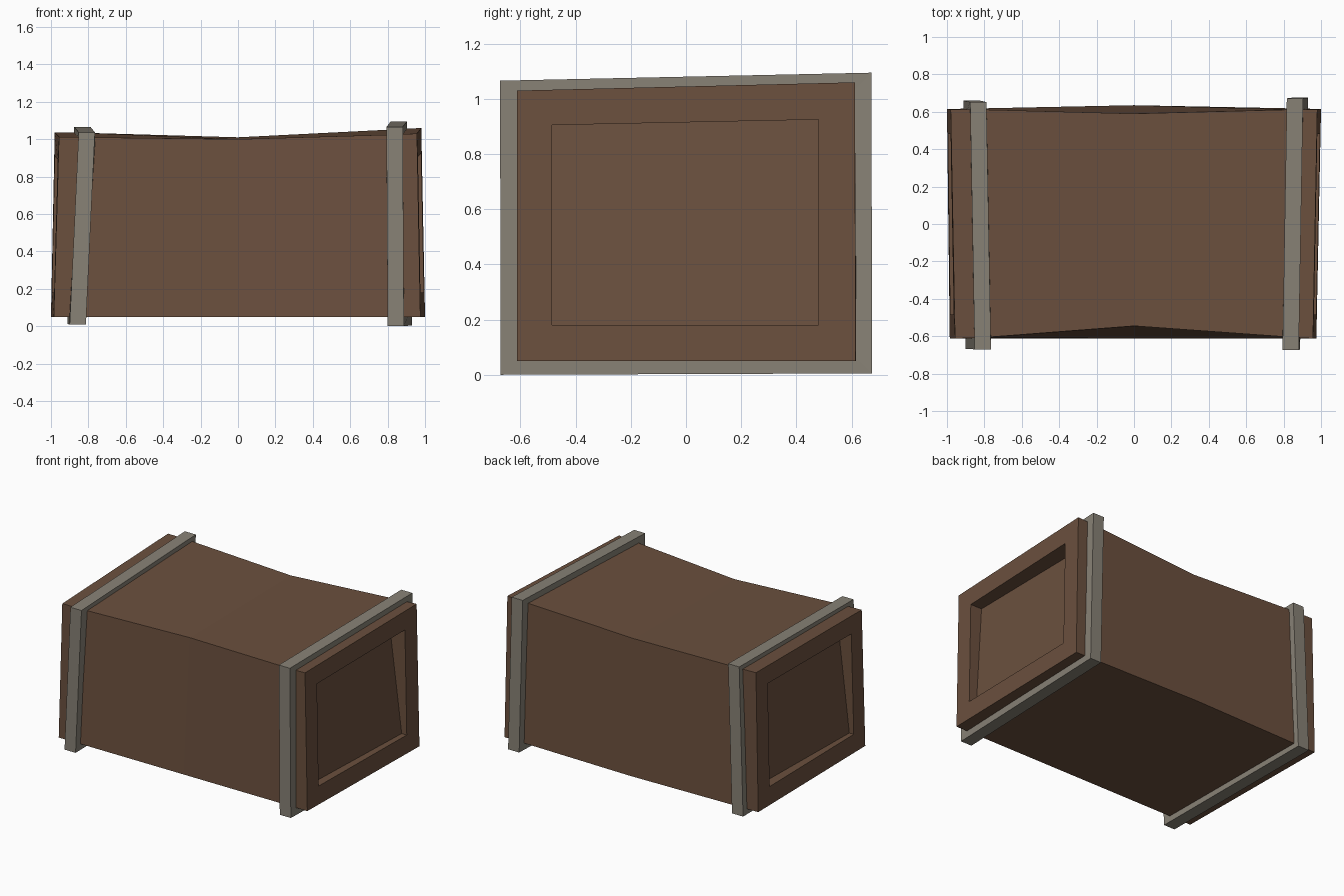
import bpy, bmesh
from mathutils import Vector

if "Cube" in bpy.data.objects:
    bpy.data.objects.remove(bpy.data.objects["Cube"])


def material(name, rgb):
    m = bpy.data.materials.new(name)
    m.diffuse_color = (*rgb, 1)
    m.use_nodes = True
    m.node_tree.nodes["Principled BSDF"].inputs["Base Color"].default_value = m.diffuse_color
    return m


WOOD = material("brown wood", (0.147, 0.080, 0.048))
METAL = material("grey metal", (0.246, 0.223, 0.181))


def make(name, bm, mat):
    bmesh.ops.recalc_face_normals(bm, faces=bm.faces)
    me = bpy.data.meshes.new(name)
    bm.to_mesh(me)
    bm.free()
    me.materials.append(mat)
    ob = bpy.data.objects.new(name, me)
    bpy.context.collection.objects.link(ob)


def bridge(bm, a, b):
    for i in range(4):
        j = (i + 1) % 4
        bm.faces.new((a[i], a[j], b[j], b[i]))


# corner order everywhere: front bottom, back bottom, back top, front top
# crate body: warped cross-sections from left to right
sections = [
    [(-.985, -.612, .05), (-1, .615, .05), (-.98, .612, 1.037), (-.957, -.612, 1.012)],
    [(-.82, -.612, .05), (-.82, .618, .05), (-.82, .612, 1.034), (-.82, -.608, 1.01)],
    [(0, -.612, .05), (0, .635, .05), (0, .59, 1.01), (0, -.545, 1.0)],
    [(.85, -.612, .05), (.85, .618, .05), (.85, .612, 1.053), (.85, -.606, 1.025)],
    [(.975, -.612, .05), (1, .615, .05), (.98, .612, 1.06), (.957, -.612, 1.03)],
]
bm = bmesh.new()
loops = [[bm.verts.new(p) for p in s] for s in sections]
for a, b in zip(loops, loops[1:]):
    bridge(bm, a, b)

# recessed end panels, deeper at the top
for loop, side, depth in ((loops[0], -1, (.035, .07, .09, .10)),
                          (loops[-1], 1, (.06, .04, .12, .09))):
    c = [v.co.copy() for v in loop]
    opening, panel = [], []
    top = (.925, .905) if side > 0 else (.91, .89)
    for (y, z), d in zip(((-.485, .18), (.48, .18), (.48, top[0]), (-.485, top[1])), depth):
        u, v = (y + .612) / 1.226, z - .05
        x = c[0].lerp(c[1], u).lerp(c[3].lerp(c[2], u), v).x
        opening.append(bm.verts.new((x, y, z)))
        panel.append(bm.verts.new((x - side * d, y, z)))
    bridge(bm, loop, opening)
    bridge(bm, opening, panel)
    bm.faces.new(panel)
make("crate_body", bm, WOOD)


# metal bands: leaning rectangular hoops around the body
def band(name, corners, width=.087, thick=.1):
    bm = bmesh.new()
    rings = []
    inward = ((1, 1), (-1, 1), (-1, -1), (1, -1))
    for dx, t in ((0, 0), (width, 0), (width, thick), (0, thick)):
        rings.append([bm.verts.new(Vector(p) + Vector((dx, iy * t, iz * t)))
                      for p, (iy, iz) in zip(corners, inward)])
    for i in range(4):
        bridge(bm, rings[i], rings[(i + 1) % 4])
    make(name, bm, METAL)


band("left_band", [(-.90, -.668, .008), (-.912, .66, .012), (-.876, .652, 1.066), (-.852, -.67, 1.036)])
band("right_band", [(.80, -.672, 0), (.843, .675, .005), (.817, .672, 1.095), (.794, -.674, 1.066)])
